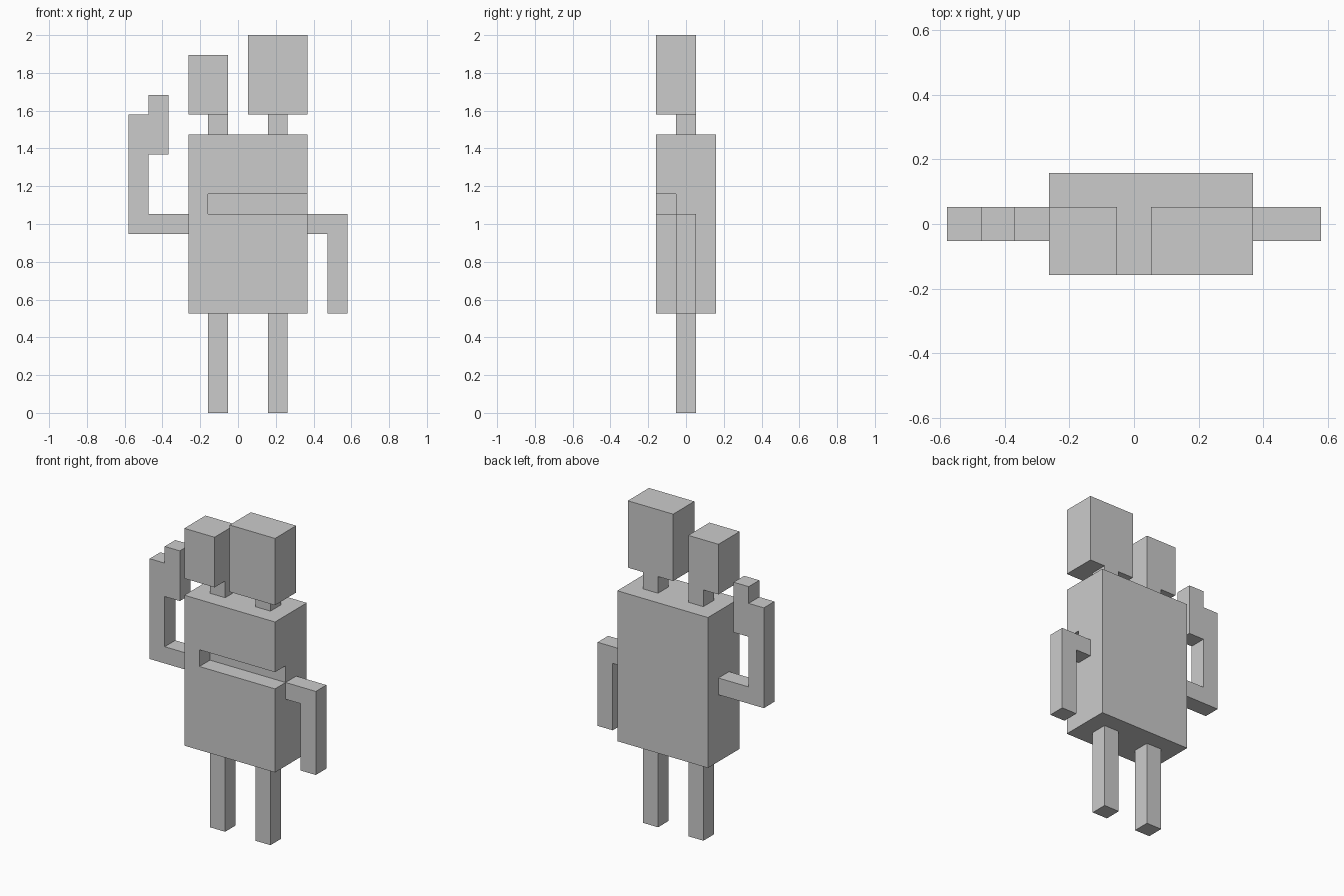
import bpy
import bmesh

if "Cube" in bpy.data.objects:
    bpy.data.objects.remove(bpy.data.objects["Cube"])

U = 2 / 19  # one block; the model is 11 x 3 x 19 blocks


def pos(i, j, k):
    """Block grid corner to world position."""
    return ((i - 5.5) * U, (j - 1.5) * U, k * U)


def extrude_outline(name, outline, j0, j1):
    """Extrude a front-view (x, z) outline from depth j0 to j1."""
    bm = bmesh.new()
    face = bm.faces.new([bm.verts.new(pos(i, j0, k)) for i, k in outline])
    moved = bmesh.ops.extrude_face_region(bm, geom=[face], use_keep_orig=True)
    verts = [g for g in moved["geom"] if isinstance(g, bmesh.types.BMVert)]
    bmesh.ops.translate(bm, verts=verts, vec=(0, (j1 - j0) * U, 0))
    bmesh.ops.recalc_face_normals(bm, faces=bm.faces)
    mesh = bpy.data.meshes.new(name)
    bm.to_mesh(mesh)
    bm.free()
    obj = bpy.data.objects.new(name, mesh)
    bpy.context.collection.objects.link(obj)
    return obj


def box(name, i, j, k):
    """Box from (start, end) block ranges on each axis."""
    outline = [(i[0], k[0]), (i[1], k[0]), (i[1], k[1]), (i[0], k[1])]
    return extrude_outline(name, outline, *j)


# Torso with a mouth slot open to the front and the right side
torso = box("torso", (3, 9), (0, 3), (5, 14))
cutter = box("mouth_cutter", (4, 10), (-1, 1), (10, 11))
cutter.hide_render = True
mod = torso.modifiers.new("mouth", 'BOOLEAN')
mod.operation = 'DIFFERENCE'
mod.solver = 'EXACT'
mod.object = cutter
bpy.context.view_layer.objects.active = torso
bpy.ops.object.modifier_apply(modifier=mod.name)
bpy.data.objects.remove(cutter)

# Legs and the necks directly above them
for side, i in (("left", 4), ("right", 7)):
    box(f"{side}_leg", (i, i + 1), (1, 2), (0, 5))
    box(f"{side}_neck", (i, i + 1), (1, 2), (14, 15))

# Small and large heads
box("small_head", (3, 5), (0, 2), (15, 18))
box("large_head", (6, 9), (0, 2), (15, 19))

# Raised arm with hand, and lowered arm
extrude_outline("raised_arm", [(3, 9), (3, 10), (1, 10), (1, 13), (2, 13), (2, 16),
                               (1, 16), (1, 15), (0, 15), (0, 9)], 1, 2)
extrude_outline("lowered_arm", [(9, 9), (10, 9), (10, 5), (11, 5), (11, 10), (9, 10)], 1, 2)
